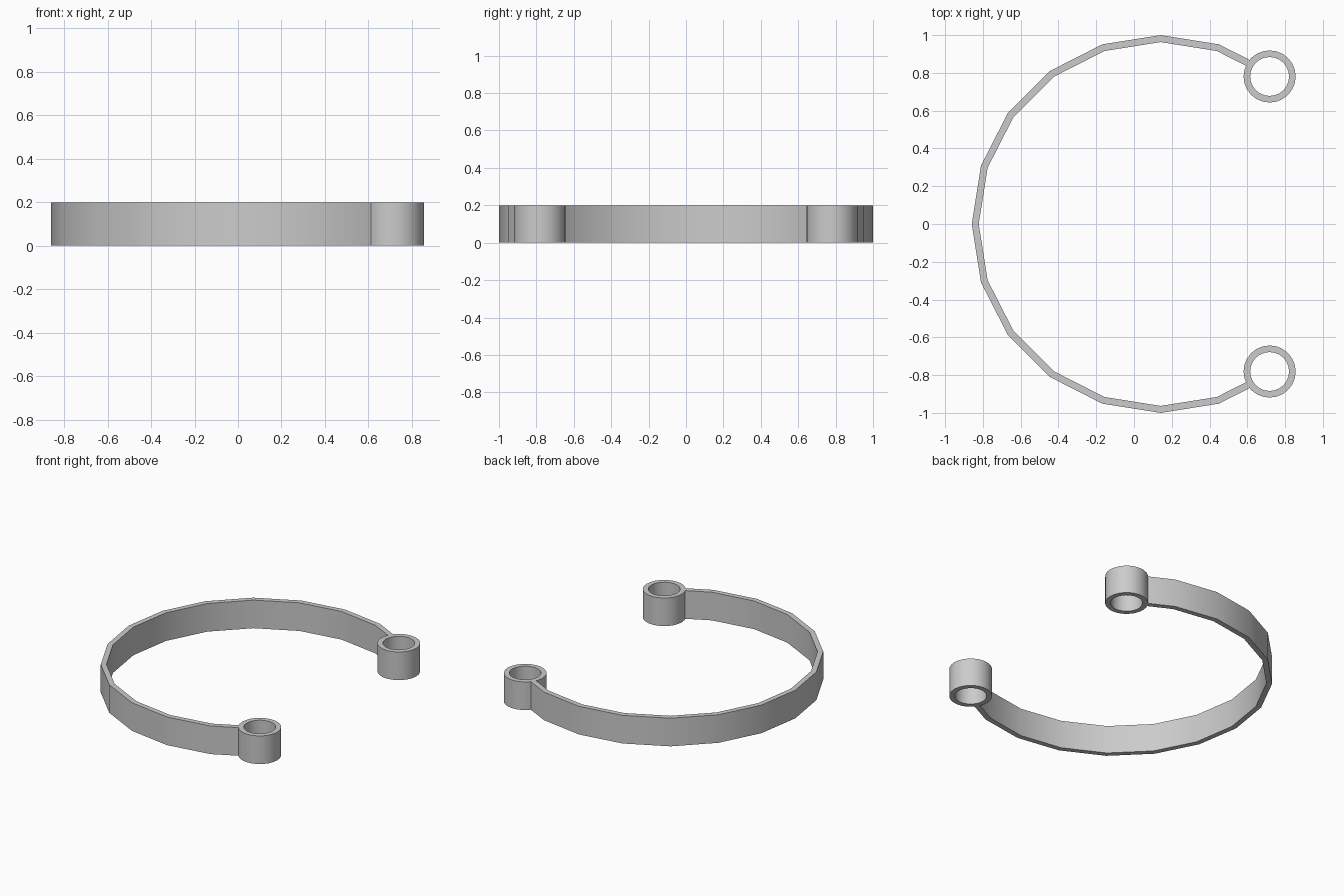
import bpy
import bmesh
from math import cos, sin, radians, tau
from mathutils import Vector

HEIGHT = 0.2
CENTRE = Vector((0.141, 0.0))
OUTER, INNER = 1.0, 0.963

cube = bpy.data.objects.get("Cube")
if cube:
    bpy.data.objects.remove(cube)

grey = bpy.data.materials.new("plain grey")
grey.use_nodes = True
colour = (0.6, 0.6, 0.6, 1)
grey.diffuse_color = colour
grey.node_tree.nodes["Principled BSDF"].inputs["Base Color"].default_value = colour


def extrude_strip(name, outer, inner, closed):
    """Wall of full height between two matching outlines."""
    bm = bmesh.new()
    rows = [[bm.verts.new((p.x, p.y, z)) for p in line]
            for line, z in ((outer, 0), (outer, HEIGHT), (inner, HEIGHT), (inner, 0))]
    n = len(outer)
    for i in range(n if closed else n - 1):
        j = (i + 1) % n
        for a, b in zip(rows, rows[1:] + rows[:1]):
            bm.faces.new((a[i], a[j], b[j], b[i]))
    if not closed:
        for i in (0, n - 1):
            bm.faces.new([row[i] for row in rows])
    bmesh.ops.recalc_face_normals(bm, faces=bm.faces)
    mesh = bpy.data.meshes.new(name)
    bm.to_mesh(mesh)
    bm.free()
    mesh.materials.append(grey)
    obj = bpy.data.objects.new(name, mesh)
    bpy.context.collection.objects.link(obj)
    bpy.ops.object.select_all(action='DESELECT')
    bpy.context.view_layer.objects.active = obj
    obj.select_set(True)
    bpy.ops.object.shade_smooth_by_angle(angle=radians(30))
    return obj


def arc(centre, radius, angles):
    return [centre + radius * Vector((cos(a), sin(a))) for a in angles]


def band_outline(radius):
    # Both end segments stop inside the walls of the end rings
    pts = arc(CENTRE, radius, [radians(a) for a in range(54, 307, 18)])
    pts[0] = pts[1].lerp(pts[0], 0.61)
    pts[-1] = pts[-2].lerp(pts[-1], 0.61)
    return pts


# Open curved band
extrude_strip("curved_band", band_outline(OUTER), band_outline(INNER), False)

# Hollow ring on each end
turn = [tau * i / 24 for i in range(24)]
for name, y in (("back_end_ring", 0.781), ("front_end_ring", -0.781)):
    centre = Vector((0.718, y))
    extrude_strip(name, arc(centre, 0.138, turn), arc(centre, 0.103, turn), True)
